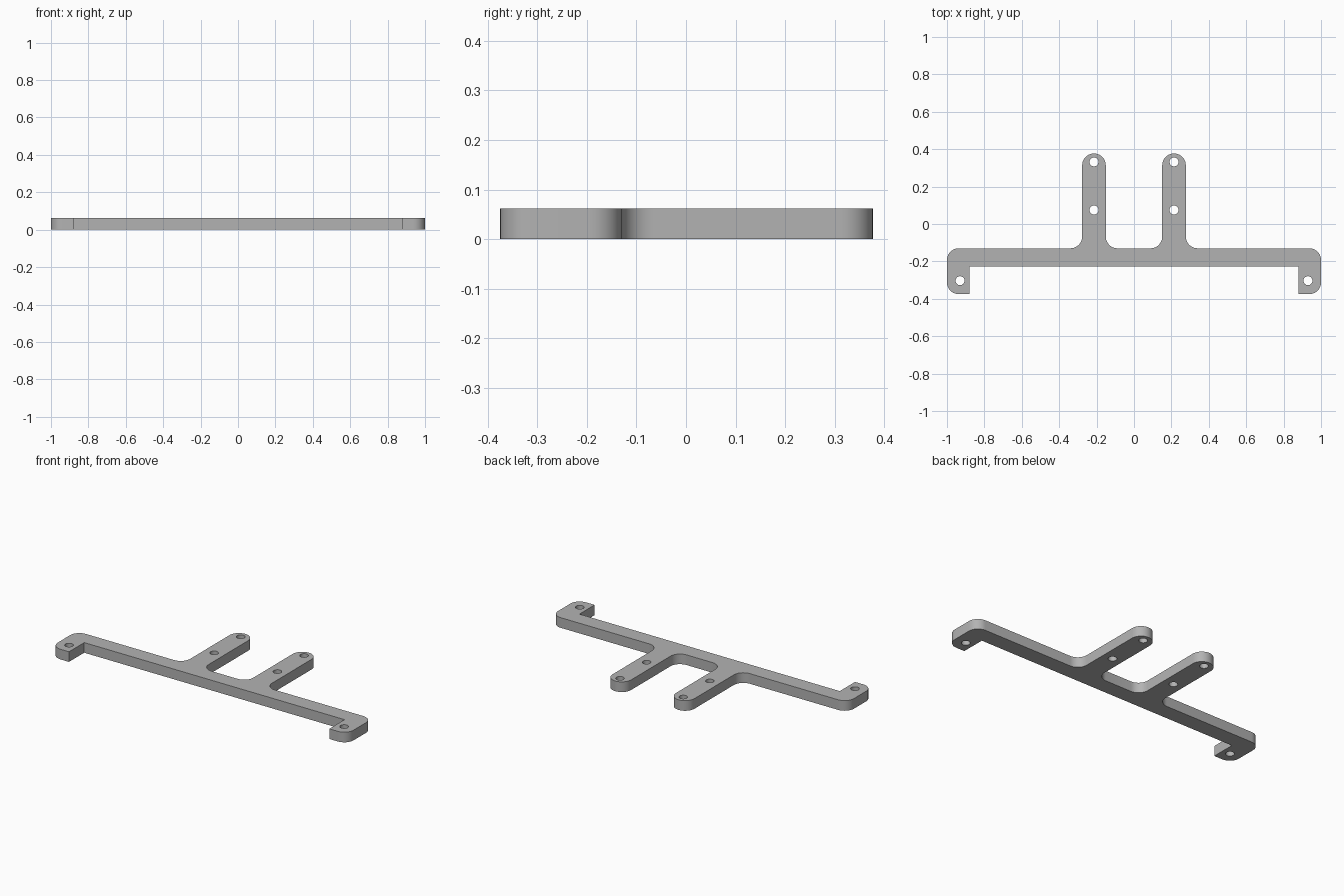
import bpy
import bmesh
from math import cos, sin, pi, radians
from mathutils import Vector

cube = bpy.data.objects.get("Cube")
if cube:
    bpy.data.objects.remove(cube, do_unlink=True)

THICK = 0.062
ARM_X, ARM_HALF = 0.214, 0.063
TIP, BAR_TOP, BAR_LOW, FOOT = 0.377, -0.13, -0.228, -0.375
FOOT_IN = 0.88
R = 0.063
HOLE_R = 0.024

grey = bpy.data.materials.new("plain grey")
grey.use_nodes = True
grey.diffuse_color = (0.45, 0.45, 0.45, 1)
grey.node_tree.nodes["Principled BSDF"].inputs["Base Color"].default_value = (0.45, 0.45, 0.45, 1)


def rounded(corners, steps=10):
    """Outline from (x, y, radius) right-angle corners, rounded where radius > 0."""
    pts = []
    for i, (x, y, r) in enumerate(corners):
        p = Vector((x, y))
        if r == 0:
            pts.append(p)
            continue
        to_prev = (Vector(corners[i - 1][:2]) - p).normalized()
        to_next = (Vector(corners[(i + 1) % len(corners)][:2]) - p).normalized()
        centre = p + (to_prev + to_next) * r
        for k in range(steps + 1):
            a = pi / 2 * k / steps
            pts.append(centre - to_next * r * cos(a) - to_prev * r * sin(a))
    return pts


def add_loop(curve, pts):
    spline = curve.splines.new("POLY")
    spline.points.add(len(pts) - 1)
    for point, p in zip(spline.points, pts):
        point.co = (p[0], p[1], 0, 1)
    spline.use_cyclic_u = True


# Half outline on the left, mirrored for the right
inner, outer = ARM_X - ARM_HALF, ARM_X + ARM_HALF
half = [(inner, BAR_TOP, R), (inner, TIP, R), (outer, TIP, R), (outer, BAR_TOP, R),
        (1, BAR_TOP, R), (1, FOOT, R), (FOOT_IN, FOOT, 0), (FOOT_IN, BAR_LOW, 0)]
outline = half + [(-x, y, r) for x, y, r in reversed(half)]

curve = bpy.data.curves.new("mounting_bracket", "CURVE")
curve.dimensions = "2D"
curve.fill_mode = "BOTH"
curve.extrude = THICK / 2
add_loop(curve, rounded(outline))

# Screw holes in both arms and both feet
for side in (-1, 1):
    for hx, hy in ((ARM_X, 0.332), (ARM_X, 0.075), (0.93, -0.303)):
        add_loop(curve, [(side * hx + HOLE_R * cos(radians(a)), hy + HOLE_R * sin(radians(a)))
                         for a in range(0, 360, 12)])

bracket = bpy.data.objects.new("mounting_bracket", curve)
bpy.context.collection.objects.link(bracket)
bpy.ops.object.select_all(action="DESELECT")
bracket.select_set(True)
bpy.context.view_layer.objects.active = bracket
bpy.ops.object.convert(target="MESH")
bracket = bpy.context.object

# Weld the caps to the walls and stand the plate on the ground
bm = bmesh.new()
bm.from_mesh(bracket.data)
bmesh.ops.remove_doubles(bm, verts=bm.verts, dist=0.0001)
bmesh.ops.translate(bm, verts=bm.verts, vec=(0, 0, THICK / 2))
bmesh.ops.recalc_face_normals(bm, faces=bm.faces)
bm.to_mesh(bracket.data)
bm.free()
bracket.data.materials.clear()
bracket.data.materials.append(grey)
bpy.ops.object.shade_smooth_by_angle(angle=radians(30))
